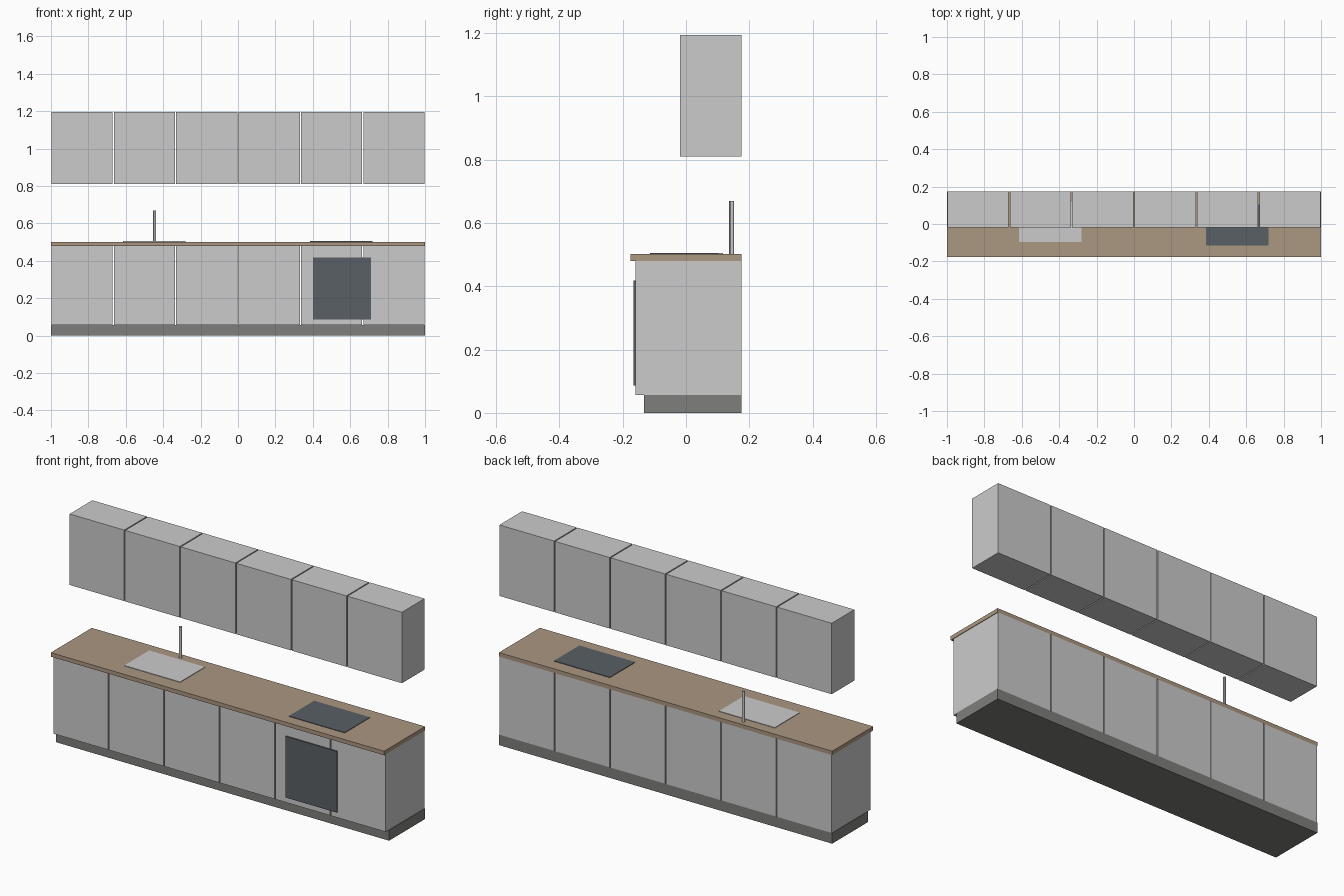
import bpy

if "Cube" in bpy.data.objects:
    bpy.data.objects.remove(bpy.data.objects["Cube"])


def material(name, rgb):
    m = bpy.data.materials.new(name)
    m.diffuse_color = (*rgb, 1)
    m.use_nodes = True
    m.node_tree.nodes["Principled BSDF"].inputs["Base Color"].default_value = m.diffuse_color
    return m


def box(name, x, y, z, mat=None):
    """Box spanning the given (min, max) ranges."""
    bpy.ops.mesh.primitive_cube_add(size=1, location=[sum(r) / 2 for r in (x, y, z)])
    ob = bpy.context.object
    ob.name = name
    ob.scale = [r[1] - r[0] for r in (x, y, z)]
    bpy.ops.object.transform_apply(location=False, rotation=False, scale=True)
    if mat:
        ob.data.materials.append(mat)
    return ob


plinth_grey = material("plinth_grey", (0.21, 0.21, 0.20))
wood = material("wood", (0.41, 0.31, 0.22))
steel = material("steel", (0.55, 0.56, 0.58))
dark_glass = material("dark_glass", (0.10, 0.115, 0.13))

BACK = 0.175
COUNT, GAP = 6, 0.006
PITCH = 2 / COUNT

# base and wall cabinets, separated by thin gaps
for i in range(COUNT):
    x0 = -1 + i * PITCH
    span = (x0 + GAP / 2, x0 + PITCH - GAP / 2)
    box(f"base_cabinet_{i + 1}", span, (-0.159, BACK), (0.057, 0.48))
    box(f"wall_cabinet_{i + 1}", span, (-0.019, BACK), (0.81, 1.195))

# recessed plinth and worktop
box("plinth", (-1, 1), (-0.133, BACK), (0, 0.057), plinth_grey)
box("worktop", (-1, 1), (-0.176, BACK), (0.48, 0.502), wood)

# inset appliances
box("sink", (-0.615, -0.28), (-0.096, 0.117), (0.498, 0.505), steel)
box("hob", (0.385, 0.72), (-0.114, 0.103), (0.498, 0.505), dark_glass)
box("oven_door", (0.40, 0.71), (-0.166, -0.157), (0.087, 0.419), dark_glass)

# tap
bpy.ops.mesh.primitive_cylinder_add(vertices=12, radius=0.008, depth=0.167,
                                    location=(-0.446, 0.144, 0.5855))
tap = bpy.context.object
tap.name = "tap"
tap.data.materials.append(steel)
bpy.ops.object.shade_smooth_by_angle()
